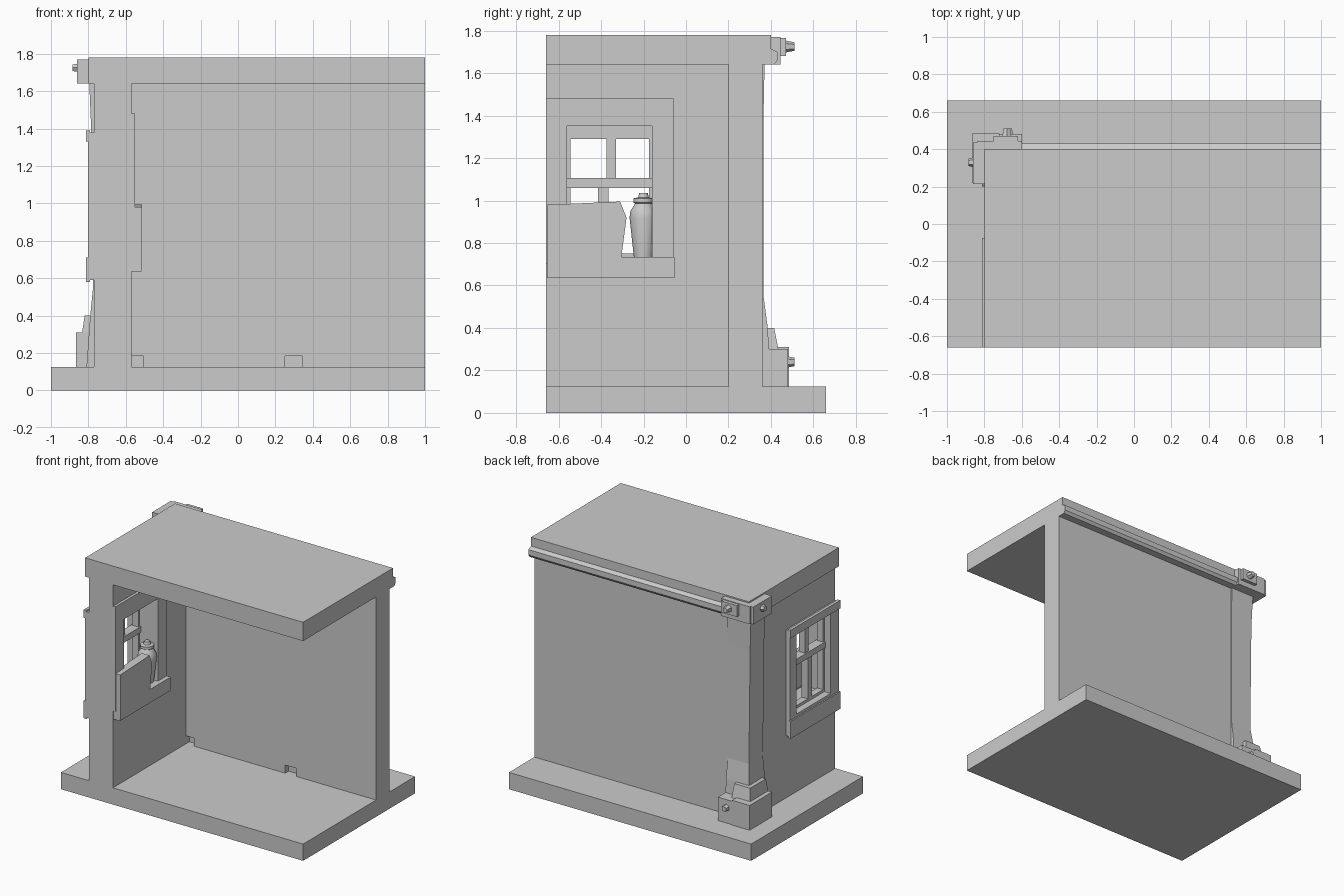
import bpy, bmesh, math
from mathutils import Matrix

old = bpy.data.objects.get("Cube")
if old:
    bpy.data.objects.remove(old, do_unlink=True)

GREY = (0.6, 0.6, 0.6, 1)
grey = bpy.data.materials.new("plain grey")
grey.use_nodes = True
grey.diffuse_color = GREY
grey.node_tree.nodes["Principled BSDF"].inputs["Base Color"].default_value = GREY


def finish(name, bm):
    bmesh.ops.recalc_face_normals(bm, faces=bm.faces)
    mesh = bpy.data.meshes.new(name)
    bm.to_mesh(mesh)
    bm.free()
    mesh.materials.append(grey)
    ob = bpy.data.objects.new(name, mesh)
    bpy.context.collection.objects.link(ob)
    return ob


def loft(name, rings):
    """Closed skin through rings that have equal point counts."""
    bm = bmesh.new()
    loops = [[bm.verts.new(p) for p in ring] for ring in rings]
    n = len(loops[0])
    for a, b in zip(loops, loops[1:]):
        for i in range(n):
            j = (i + 1) % n
            bm.faces.new((a[i], a[j], b[j], b[i]))
    bm.faces.new(loops[0])
    bm.faces.new(loops[-1])
    return finish(name, bm)


def rect(x, y, z):
    return [(x[0], y[0], z), (x[1], y[0], z), (x[1], y[1], z), (x[0], y[1], z)]


def box(name, x, y, z):
    return loft(name, [rect(x, y, z[0]), rect(x, y, z[1])])


def prism_x(name, x, profile):
    """Extrude a (y, z) profile along x."""
    return loft(name, [[(px, y, z) for y, z in profile] for px in x])


def holed_panel(name, x, y, z, hole_y, hole_z):
    """Panel facing x with a rectangular opening."""
    bm = bmesh.new()

    def corners(px, yy, zz):
        return [bm.verts.new((px, a, b)) for a, b in
                ((yy[0], zz[0]), (yy[1], zz[0]), (yy[1], zz[1]), (yy[0], zz[1]))]
    loops = [corners(x[0], y, z), corners(x[1], y, z),
             corners(x[1], hole_y, hole_z), corners(x[0], hole_y, hole_z)]
    for k in range(4):
        a, b = loops[k], loops[(k + 1) % 4]
        for i in range(4):
            j = (i + 1) % 4
            bm.faces.new((a[i], a[j], b[j], b[i]))
    return finish(name, bm)


def bolt(name, centre, axis):
    """Hexagonal bolt head pointing along x or y."""
    bm = bmesh.new()
    bmesh.ops.create_cone(bm, cap_ends=True, segments=6, radius1=0.03, radius2=0.02, depth=0.05)
    turn = Matrix.Rotation(-math.pi / 2, 4, "X" if axis == "y" else "Y")
    bm.transform(Matrix.Translation(centre) @ turn)
    return finish(name, bm)


# Main shell: floor, roof and the two walls
FLOOR, CEIL, TOP = 0.125, 1.64, 1.78
FRONT, BACK = -0.66, 0.36
HOLE_Y, HOLE_Z = (-0.56, -0.16), (0.73, 1.35)

box("floor_slab", (-1, 1), (FRONT, 0.66), (0, FLOOR))
box("roof_slab", (-0.8, 1), (FRONT, 0.40), (CEIL, TOP))
holed_panel("window_wall", (-0.77, -0.57), (FRONT, BACK), (FLOOR, CEIL), HOLE_Y, HOLE_Z)
back_wall = box("back_wall", (-0.57, 1), (0.2, BACK), (FLOOR, CEIL))

# Small notches at the foot of the back wall
for x0, x1 in ((-0.58, -0.505), (0.25, 0.345)):
    cutter = box("notch_cutter", (x0, x1), (0.15, 0.24), (0.1, 0.185))
    cutter.hide_render = True
    mod = back_wall.modifiers.new("notch", "BOOLEAN")
    mod.operation, mod.solver, mod.object = "DIFFERENCE", "EXACT", cutter
    bpy.context.view_layer.objects.active = back_wall
    bpy.ops.object.modifier_apply(modifier=mod.name)
    bpy.data.objects.remove(cutter, do_unlink=True)

# Cornice along the back edge of the roof
prism_x("back_cornice", (-0.62, 1), [(0.35, CEIL), (0.415, CEIL), (0.43, 1.66),
                                     (0.43, 1.70), (0.40, 1.715), (0.35, 1.715)])

# Corner column, flaring towards its foot
loft("corner_column", [rect((x, -0.6), (0.2, y), z) for z, x, y in (
    (FLOOR, -0.81, 0.40), (0.40, -0.79, 0.385), (0.55, -0.775, 0.365),
    (1.40, -0.785, 0.365), (CEIL, -0.795, 0.37))])

# Column foot: stepped block with a bolted plate
box("foot_block", (-0.865, -0.72), (0.22, 0.485), (FLOOR, 0.31))
loft("foot_step", [rect((-0.835, -0.68), (0.22, 0.435), 0.30),
                   rect((-0.82, -0.69), (0.23, 0.415), 0.40)])
box("foot_plate", (-0.74, -0.6), (0.34, 0.48), (FLOOR, 0.30))
bolt("foot_bolt", (-0.67, 0.485, 0.24), "y")

# Column head: wrap-around bracket with two bolts
box("head_back_plate", (-0.84, -0.6), (0.34, 0.445), (CEIL, 1.77))
box("head_side_plate", (-0.86, -0.75), (0.215, 0.435), (CEIL, 1.77))
box("head_bolt_pad", (-0.75, -0.62), (0.43, 0.47), (1.68, 1.765))
bolt("head_back_bolt", (-0.68, 0.485, 1.725), "y")
bolt("head_side_bolt", (-0.86, 0.33, 1.725), "x")

# Window casing outside and inside
holed_panel("outer_casing", (-0.802, -0.765), (FRONT, -0.08), (0.59, 1.38), HOLE_Y, HOLE_Z)
box("outer_lintel", (-0.812, -0.79), (FRONT, -0.075), (1.33, 1.39))
box("outer_sill", (-0.812, -0.79), (FRONT, -0.075), (0.58, 0.71))
holed_panel("inner_casing", (-0.575, -0.55), (FRONT, -0.06), (0.70, 1.48), HOLE_Y, HOLE_Z)
box("inner_sill", (-0.58, -0.517), (-0.655, -0.055), (0.635, 0.735))

# Sash and glazing bars
SASH_X = (-0.75, -0.70)
holed_panel("window_sash", SASH_X, HOLE_Y, HOLE_Z, (-0.545, -0.175), (0.75, 1.29))
box("cross_bar", (-0.76, -0.69), HOLE_Y, (1.06, 1.105))
box("upper_bar", SASH_X, (-0.375, -0.33), (1.10, 1.30))
box("lower_bar", SASH_X, (-0.415, -0.365), (0.74, 1.07))

# Panel standing on the sill
prism_x("sill_panel", (-0.575, -0.513), [(-0.655, 0.65), (-0.305, 0.73), (-0.28, 0.92),
                                         (-0.31, 0.995), (-0.655, 0.98)])

# Jar turned from a profile
JAR_X, JAR_Y, SIDES = -0.61, -0.2, 12
jar = loft("jar", [[(JAR_X + r * math.cos(i * math.tau / SIDES),
                     JAR_Y + r * math.sin(i * math.tau / SIDES), z) for i in range(SIDES)]
                   for r, z in ((0.045, 0.73), (0.066, 0.92), (0.062, 0.95), (0.04, 0.985),
                                (0.048, 0.99), (0.048, 1.01), (0.025, 1.015), (0.02, 1.035))])
bpy.ops.object.select_all(action="DESELECT")
jar.select_set(True)
bpy.context.view_layer.objects.active = jar
bpy.ops.object.shade_smooth_by_angle(angle=math.radians(35))
